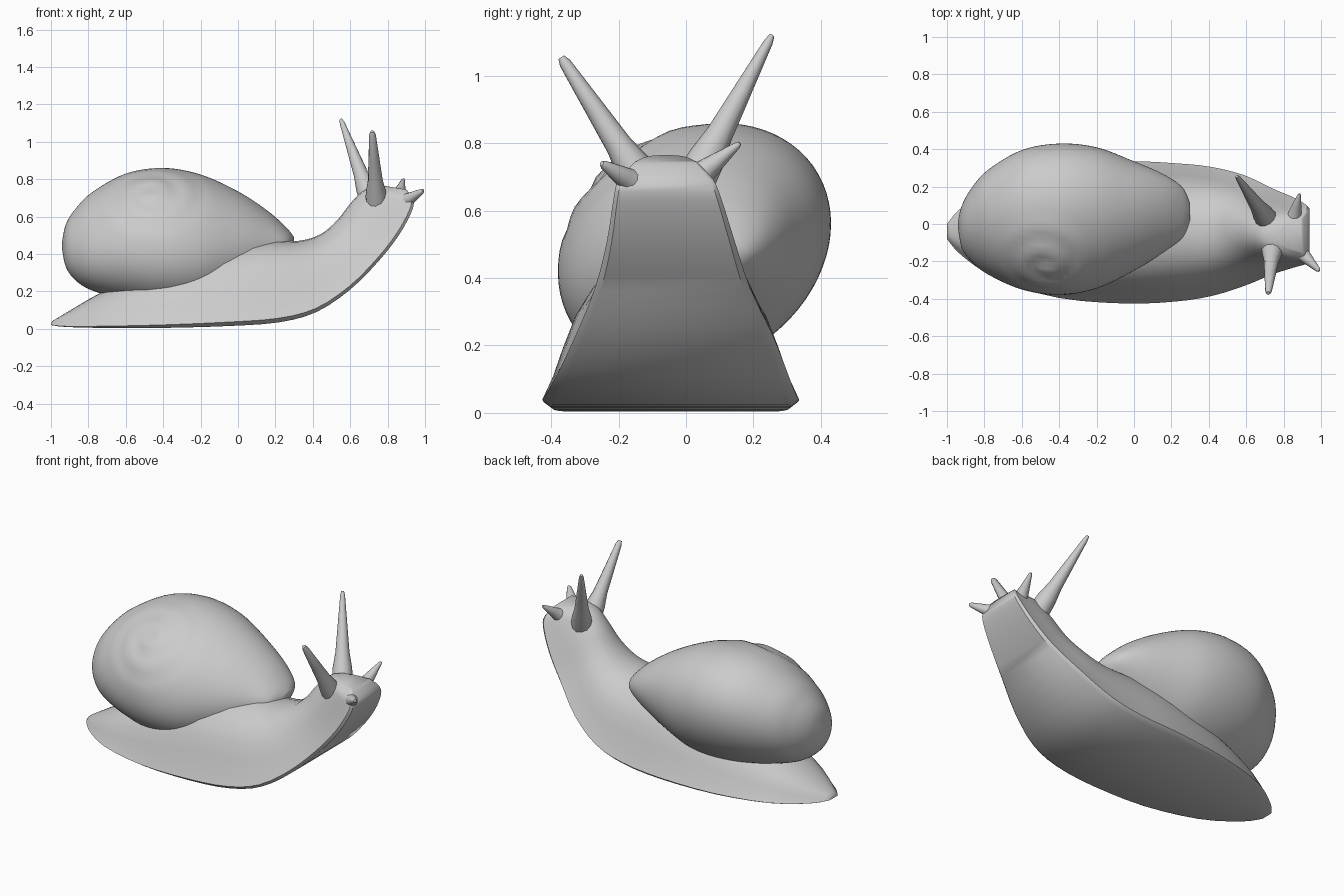
import bpy, math
from mathutils import Vector

cube = bpy.data.objects.get("Cube")
if cube:
    bpy.data.objects.remove(cube, do_unlink=True)

grey = bpy.data.materials.new("plain grey")
grey.use_nodes = True
grey.diffuse_color = (0.6, 0.6, 0.6, 1)
grey.node_tree.nodes["Principled BSDF"].inputs["Base Color"].default_value = (0.6, 0.6, 0.6, 1)


def smooth_rows(rows, steps):
    """Catmull-Rom interpolation through rows of section values."""
    out = []
    for i in range(len(rows) - 1):
        a, b, c, d = (rows[min(max(i + k, 0), len(rows) - 1)] for k in (-1, 0, 1, 2))
        for s in range(steps):
            t = s / steps
            out.append([q + 0.5 * t * (r - p + t * (2 * p - 5 * q + 4 * r - w + t * (3 * (q - r) + w - p)))
                        for p, q, r, w in zip(a, b, c, d)])
    return out + [list(rows[-1])]


def loft(name, rings, angle):
    """Skin closed rings of points and cap both ends."""
    n = len(rings[0])
    verts = [p for ring in rings for p in ring]
    faces = [(i * n + j, i * n + (j + 1) % n, (i + 1) * n + (j + 1) % n, (i + 1) * n + j)
             for i in range(len(rings) - 1) for j in range(n)]
    faces += [tuple(reversed(range(n))), tuple(range(len(verts) - n, len(verts)))]
    mesh = bpy.data.meshes.new(name)
    mesh.from_pydata(verts, [], faces)
    mesh.materials.append(grey)
    obj = bpy.data.objects.new(name, mesh)
    bpy.context.collection.objects.link(obj)
    bpy.ops.object.select_all(action='DESELECT')
    obj.select_set(True)
    bpy.context.view_layer.objects.active = obj
    bpy.ops.object.mode_set(mode='EDIT')
    bpy.ops.mesh.select_all(action='SELECT')
    bpy.ops.mesh.normals_make_consistent(inside=False)
    bpy.ops.object.mode_set(mode='OBJECT')
    bpy.ops.object.shade_smooth_by_angle(angle=math.radians(angle))


# Body: sole x, sole z, top x, top z, centre y, half width
body_rows = [
    (-1.0, .02, -.995, .04, -.04, .04),
    (-.92, .01, -.92, .085, -.04, .13),
    (-.72, .005, -.74, .19, -.04, .26),
    (-.4, .005, -.45, .33, -.045, .35),
    (-.05, .015, -.1, .44, -.045, .38),
    (.22, .035, .14, .47, -.045, .37),
    (.42, .09, .32, .47, -.04, .345),
    (.6, .21, .44, .505, -.035, .295),
    (.75, .36, .53, .58, -.04, .23),
    (.86, .50, .6, .67, -.045, .19),
    (.93, .63, .665, .735, -.055, .16),
    (.935, .69, .72, .757, -.06, .14),
    (.90, .745, .78, .765, -.06, .09),
]
half = [(.93, 0), (1, .05), (.92, .2), (.84, .4), (.75, .6), (.62, .78), (.42, .92), (.2, .985)]
section = half + [(0, 1)] + [(-u, v) for u, v in reversed(half)]
rings = [[(sx + (tx - sx) * v, yc + hw * u, sz + (tz - sz) * v) for u, v in section]
         for sx, sz, tx, tz, yc, hw in smooth_rows(body_rows, 3)]
loft("body", rings, 45)

# Shell: x, low y, high y, low z, high z
shell_rows = [
    (-.94, -.03, .02, .42, .47),
    (-.92, -.13, .10, .33, .56),
    (-.87, -.20, .19, .26, .64),
    (-.78, -.27, .29, .205, .73),
    (-.6, -.35, .395, .155, .83),
    (-.4, -.38, .43, .12, .86),
    (-.2, -.345, .41, .13, .825),
    (0, -.25, .335, .21, .735),
    (.16, -.15, .265, .31, .63),
    (.26, -.075, .195, .39, .54),
    (.3, .02, .11, .44, .49),
]
core = Vector((-.42, .02, .5))
apex = Vector((-.12, -.64, .6)).normalized()
side = Vector((1, 0, 0))
side = (side - apex * side.dot(apex)).normalized()
other = apex.cross(side)


def whorl(p):
    """Press a shallow spiral groove around the apex, with a small raised tip."""
    d = p - core
    if d.dot(apex) < 0:
        return p
    u, v = d.dot(side), d.dot(other)
    r = math.hypot(u, v)
    turn = (r / .13 - math.atan2(v, u) / math.tau) % 1
    fade = max(0, 1 - r / .34)
    return p + apex * fade * (.022 * math.sin(math.pi * turn) - .01)


rings = []
for x, y0, y1, z0, z1 in smooth_rows(shell_rows, 6):
    ring = []
    for k in range(72):
        t = math.tau * k / 72
        ring.append(whorl(Vector((x, (y0 + y1) / 2 + (y1 - y0) / 2 * math.cos(t),
                                  (z0 + z1) / 2 + (z1 - z0) / 2 * math.sin(t + .2)))))
    rings.append(ring)
loft("shell", rings, 60)


def tentacle(name, base, tip, r0, r1):
    """Tapered stalk with a flared root sunk into the head and a blunt tip."""
    base, tip = Vector(base), Vector(tip)
    turn = (tip - base).to_track_quat('Z', 'Y')
    stations = [(0, r0 * 1.3), (.25, r0 * 1.1), (.4, r0 * .8), (.65, (r0 + r1) * .45),
                (.96, r1 * 1.05), (1, r1 * .6)]
    loft(name, [[base.lerp(tip, f) + turn @ Vector((r * math.cos(math.tau * k / 12),
                                                    r * math.sin(math.tau * k / 12), 0))
                 for k in range(12)] for f, r in stations], 50)


tentacle("left_eye_stalk", (.73, -.005, .63), (.55, .255, 1.12), .05, .013)
tentacle("right_eye_stalk", (.745, -.085, .62), (.718, -.37, 1.055), .05, .017)
tentacle("left_feeler", (.84, -.03, .65), (.885, .16, .80), .048, .01)
tentacle("right_feeler", (.81, -.07, .63), (.99, -.25, .74), .055, .013)
